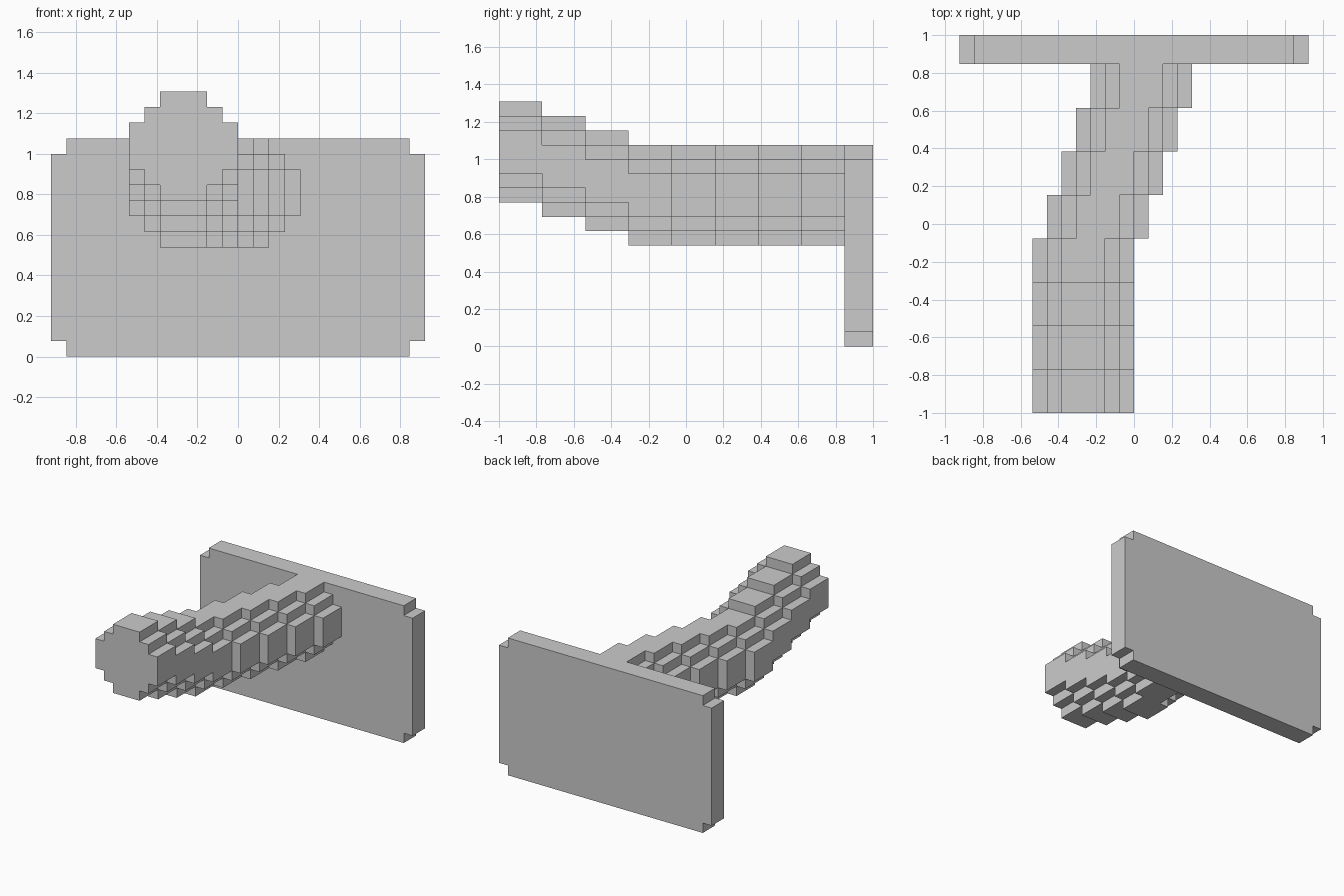
import bpy, bmesh
from mathutils import Vector
from itertools import product

if "Cube" in bpy.data.objects:
    bpy.data.objects.remove(bpy.data.objects["Cube"])

U = 2 / 26  # size of one block


def blocks(x0, x1, y0, y1, z0, z1, insets):
    """Block cells of a box whose outermost rows (top and bottom) step inwards."""
    cells = set()
    for x, y, z in product(range(x0, x1), range(y0, y1), range(z0, z1)):
        row = min(z - z0, z1 - 1 - z)
        inset = insets[row] if row < len(insets) else 0
        if x0 + inset <= x < x1 - inset:
            cells.add((x, y, z))
    return cells


def build(name, cells, solid):
    """Skin the cells, leaving out faces hidden against any solid neighbour."""
    bm = bmesh.new()
    for c in cells:
        for axis, side in product(range(3), (0, 1)):
            n = list(c)
            n[axis] += 2 * side - 1
            if tuple(n) in solid:
                continue
            a, b = (axis + 1) % 3, (axis + 2) % 3
            quad = []
            for i, j in ((0, 0), (1, 0), (1, 1), (0, 1)):
                p = Vector(c)
                p[axis] += side
                p[a] += i
                p[b] += j
                quad.append(bm.verts.new(p * U))
            bm.faces.new(quad if side else quad[::-1])
    bmesh.ops.remove_doubles(bm, verts=bm.verts, dist=1e-4)
    bmesh.ops.dissolve_limit(bm, angle_limit=0.02, verts=bm.verts, edges=bm.edges)
    mesh = bpy.data.meshes.new(name)
    bm.to_mesh(mesh)
    bm.free()
    obj = bpy.data.objects.new(name, mesh)
    bpy.context.collection.objects.link(obj)


# Upright back plate with notched corners
plate = blocks(-12, 12, 11, 13, 0, 14, (1,))

# Round stepped arm: slices of (left x, bottom z), three blocks deep each
arm = set()
slices = [(-7, 10), (-7, 9), (-7, 8), (-7, 7), (-6, 7), (-5, 7), (-4, 7), (-3, 7)]
for i, (x, z) in enumerate(slices):
    y = -13 + 3 * i
    arm |= blocks(x, x + 7, y, y + 3, z, z + 7, (2, 1))

build("back_plate", plate, plate | arm)
build("curved_arm", arm, plate | arm)
